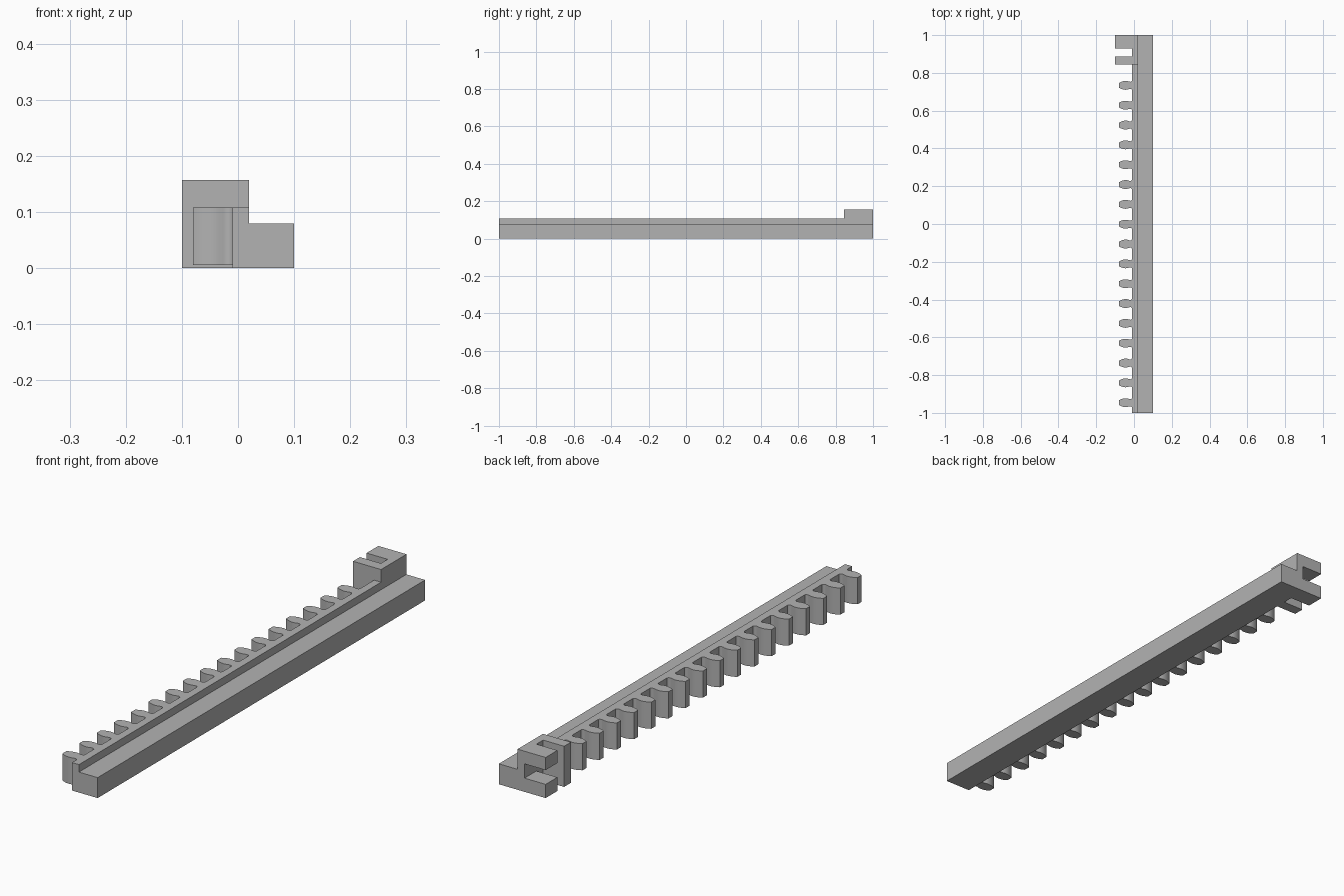
import bpy, bmesh, math
from mathutils import Vector

cube = bpy.data.objects.get("Cube")
if cube:
    bpy.data.objects.remove(cube, do_unlink=True)

grey = bpy.data.materials.new("plain grey")
grey.use_nodes = True
colour = (0.45, 0.45, 0.45, 1)
grey.diffuse_color = colour
grey.node_tree.nodes["Principled BSDF"].inputs["Base Color"].default_value = colour


def prism(name, points, direction, smooth=False):
    """Extrude a closed outline of 3D points along a direction."""
    bm = bmesh.new()
    face = bm.faces.new([bm.verts.new(p) for p in points])
    top = bmesh.ops.extrude_face_region(bm, geom=[face], use_keep_orig=True)
    moved = [v for v in top["geom"] if isinstance(v, bmesh.types.BMVert)]
    bmesh.ops.translate(bm, verts=moved, vec=Vector(direction))
    bmesh.ops.recalc_face_normals(bm, faces=bm.faces)
    mesh = bpy.data.meshes.new(name)
    bm.to_mesh(mesh)
    bm.free()
    mesh.materials.append(grey)
    obj = bpy.data.objects.new(name, mesh)
    bpy.context.collection.objects.link(obj)
    if smooth:
        bpy.ops.object.select_all(action="DESELECT")
        obj.select_set(True)
        bpy.context.view_layer.objects.active = obj
        bpy.ops.object.shade_smooth_by_angle(angle=math.radians(35))
    return obj


def plan(name, outline, z0, z1, smooth=False):
    return prism(name, [(x, y, z0) for x, y in outline], (0, 0, z1 - z0), smooth)


def rect(x0, x1, y0, y1):
    return [(x0, y0), (x1, y0), (x1, y1), (x0, y1)]


ROOT, STEP, LEDGE, TOP = -0.01, 0.02, 0.108, 0.157
OUTER, STOP, BACK = -0.1, 0.845, 1.0
SLOT0, SLOT1 = 0.887, 0.928

# Long rail with a stepped cross-section
section = [(ROOT, 0), (0.1, 0), (0.1, 0.079), (STEP, 0.079), (STEP, LEDGE), (ROOT, LEDGE)]
prism("rail", [(x, -1, z) for x, z in section], (0, 2, 0))

# Gear teeth: bulging flanks with filleted roots
flank = [(-0.08, 0.012), (-0.073, 0.016), (-0.064, 0.02), (-0.054, 0.0225),
         (-0.044, 0.0235), (-0.034, 0.0225), (-0.026, 0.02), (-0.02, 0.019),
         (-0.014, 0.0205), (ROOT, 0.025)]
for i in range(17):
    y = 0.734 - i * 0.105
    outline = [(x, y - w) for x, w in flank] + [(x, y + w) for x, w in reversed(flank)]
    plan(f"tooth_{i + 1}", outline, 0.005, LEDGE, smooth=True)

# Raised head with a vertical slot
head = [(OUTER, STOP), (STEP, STOP), (STEP, BACK), (OUTER, BACK),
        (OUTER, SLOT1), (ROOT, SLOT1), (ROOT, SLOT0), (OUTER, SLOT0)]
plan("head_top", head, LEDGE, TOP)

# Stop plate below the head, and the lower jaw of the clip
plan("stop_plate", rect(OUTER, ROOT, STOP, SLOT0), 0, LEDGE)
plan("lower_jaw", rect(OUTER, ROOT, SLOT1, BACK), 0, 0.053)
